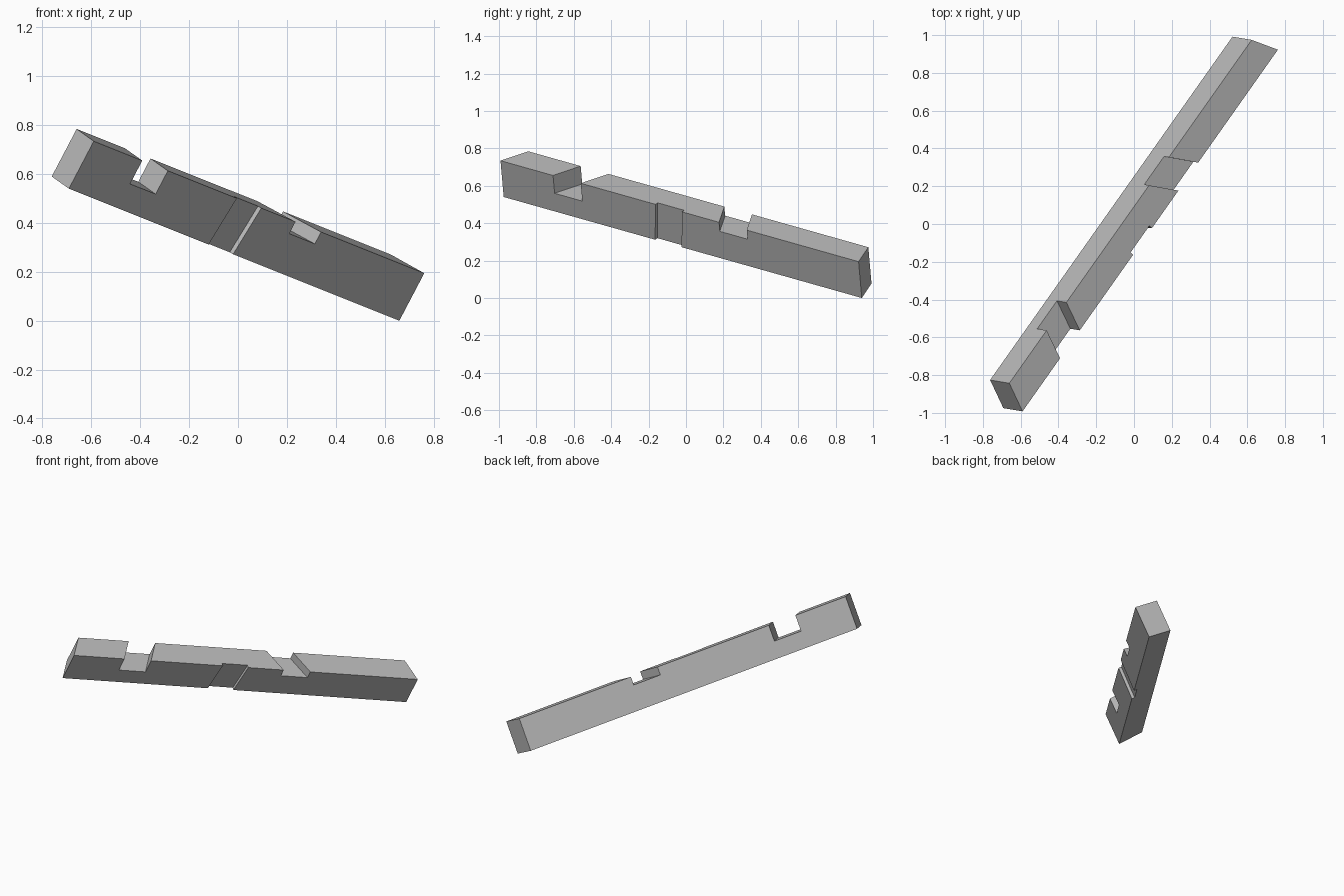
import bpy, bmesh
from mathutils import Matrix, Vector

if "Cube" in bpy.data.objects:
    bpy.data.objects.remove(bpy.data.objects["Cube"])

# Beam frame: along the length, inward from the front face, up through the height
along = Vector((0.562, 0.796, -0.2245)).normalized()
up = Vector((0.4635, -0.077, 0.8824))
up = (up - along * up.dot(along)).normalized()
inward = up.cross(along)
frame = Matrix((along, inward, up)).transposed().to_4x4()
frame.translation = (-0.692, -0.975, 0.545)

LENGTH, DEPTH, HEIGHT = 2.405, 0.158, 0.22
OVER = 0.03

grey = bpy.data.materials.new("timber_grey")
grey.use_nodes = True
colour = (0.5, 0.5, 0.5, 1)
grey.diffuse_color = colour
grey.node_tree.nodes["Principled BSDF"].inputs["Base Color"].default_value = colour


def add_object(name, bm):
    bmesh.ops.recalc_face_normals(bm, faces=bm.faces)
    mesh = bpy.data.meshes.new(name)
    bm.to_mesh(mesh)
    bm.free()
    mesh.materials.append(grey)
    obj = bpy.data.objects.new(name, mesh)
    bpy.context.collection.objects.link(obj)
    return obj


def block(name, length, depth, height, skew=(0, 0), tilt=0):
    """Box whose two end faces slant with depth (skew) and height (tilt)."""
    bm = bmesh.new()
    bmesh.ops.create_cube(bm, size=1)
    for v in bm.verts:
        i, j, k = (int(c > 0) for c in v.co)
        d, h = depth[j], height[k]
        v.co = (length[i] + skew[i] * d + tilt * h, d, h)
    return add_object(name, bm)


def rod(name, start, end, radius=0.008):
    """Round drill from start to end, overshooting both."""
    start, end = Vector(start), Vector(end)
    axis = end - start
    bm = bmesh.new()
    bmesh.ops.create_cone(bm, cap_ends=True, segments=16, radius1=radius,
                          radius2=radius, depth=axis.length * 1.5)
    turn = axis.to_track_quat('Z', 'Y').to_matrix().to_4x4()
    bm.transform(Matrix.Translation((start + end) / 2) @ turn)
    return add_object(name, bm)


# Beam with mitred ends
beam = block("notched_beam", (0, LENGTH), (0, DEPTH), (0, HEIGHT), (0.43, -0.34))

# Notches: deep one and shallow one on top, very shallow one on the front
through = (-OVER, DEPTH + OVER)
cutters = [
    block("deep_notch", (0.353, 0.539), through, (0.112, HEIGHT + OVER), (0.42, 0.42)),
    block("shallow_notch", (1.468, 1.654), through, (0.165, HEIGHT + OVER), (-0.53, -0.53)),
    block("front_notch", (1.017, 1.195), (-OVER, 0.02), (-OVER, HEIGHT + OVER), tilt=0.11),
]

# Bolt holes: two through each notch
for s, d in ((0.46, 0.12), (0.507, 0.05), (1.493, 0.057), (1.534, 0.127)):
    cutters.append(rod("bolt_hole", (s, d, 0), (s, d, HEIGHT)))
for h in (0.07, 0.151):
    cutters.append(rod("bolt_hole", (1.118, 0.02, h), (1.194, DEPTH, h - 0.017)))

for cutter in cutters:
    cutter.hide_render = True
    cut = beam.modifiers.new(cutter.name, 'BOOLEAN')
    cut.operation = 'DIFFERENCE'
    cut.solver = 'EXACT'
    cut.object = cutter

# Bake the cuts, remove the cutters, place the beam
bpy.context.view_layer.update()
baked = bpy.data.meshes.new_from_object(beam.evaluated_get(bpy.context.evaluated_depsgraph_get()))
beam.modifiers.clear()
beam.data = baked
for cutter in cutters:
    bpy.data.objects.remove(cutter)
baked.transform(frame)
lo, hi = ([f(v.co[a] for v in baked.vertices) for a in range(3)] for f in (min, max))
baked.transform(Matrix.Translation((-(lo[0] + hi[0]) / 2, -(lo[1] + hi[1]) / 2, -lo[2])))
